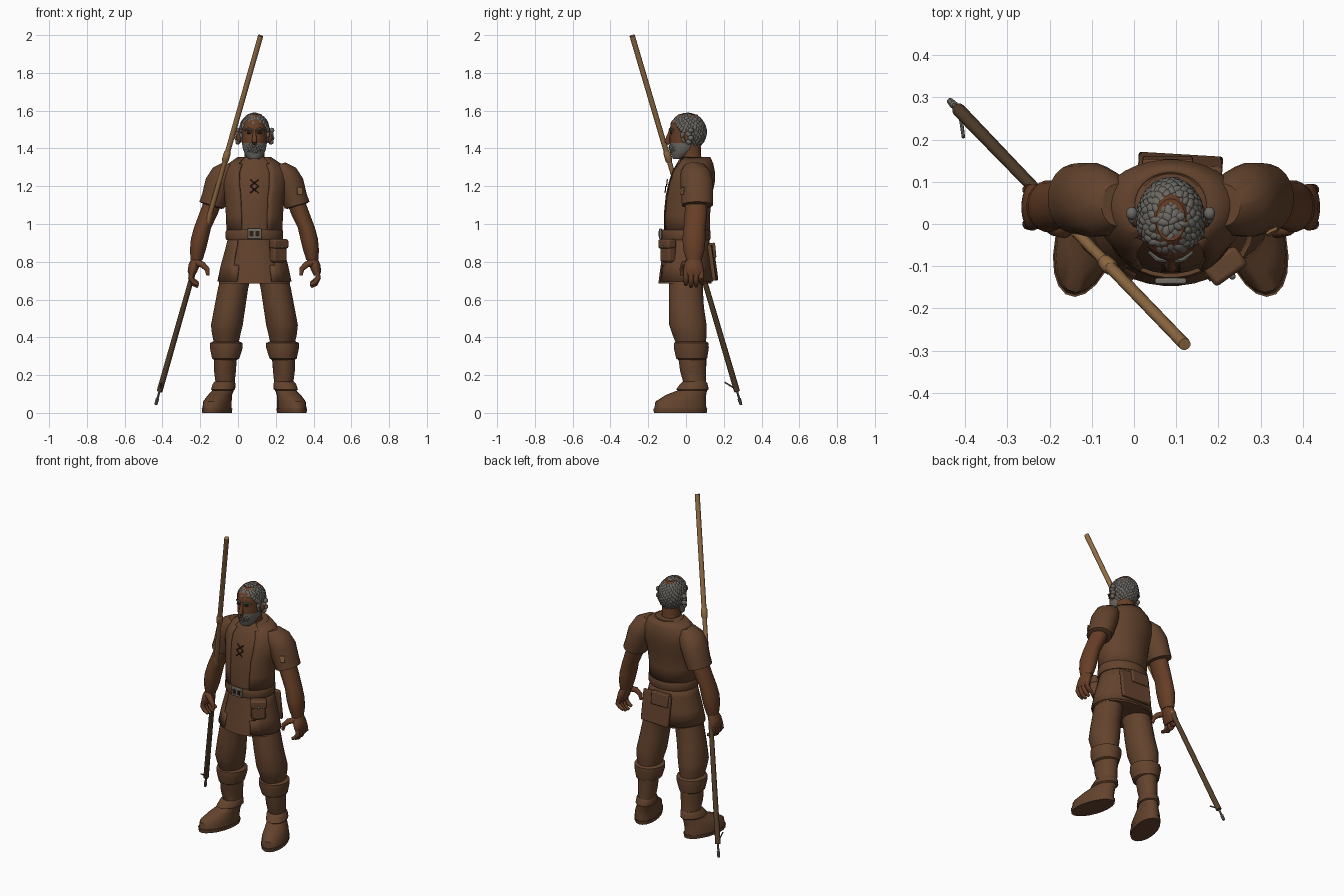
import bpy, bmesh, math, random
from mathutils import Vector, Matrix

random.seed(4)
if "Cube" in bpy.data.objects:
    bpy.data.objects.remove(bpy.data.objects["Cube"])
CX = 0.087   # centre line of the body
SIDES = (("left", 1), ("right", -1))


def material(name, rgb):
    m = bpy.data.materials.new(name)
    m.use_nodes = True
    m.diffuse_color = (*rgb, 1)
    m.node_tree.nodes["Principled BSDF"].inputs["Base Color"].default_value = (*rgb, 1)
    return m


CLOTH = material("brown cloth", (0.125, 0.056, 0.026))
SKIN = material("tanned skin", (0.135, 0.049, 0.02))
HAIR = material("grey hair", (0.15, 0.14, 0.125))
WOOD = material("light wood", (0.29, 0.15, 0.058))
DARKWOOD = material("dark wood", (0.085, 0.048, 0.022))
METAL = material("dull metal", (0.17, 0.155, 0.13))
PATCH = material("tan patch", (0.25, 0.13, 0.05))
DARK = material("dark brown", (0.03, 0.014, 0.008))


def finish(name, bm, *mats):
    bmesh.ops.recalc_face_normals(bm, faces=bm.faces)
    mesh = bpy.data.meshes.new(name)
    bm.to_mesh(mesh)
    bm.free()
    ob = bpy.data.objects.new(name, mesh)
    bpy.context.collection.objects.link(ob)
    for m in mats:
        mesh.materials.append(m)
    return ob


def skin_rings(bm, rings, caps=True):
    loops = [[bm.verts.new(p) for p in r] for r in rings]
    n = len(loops[0])
    for a, b in zip(loops, loops[1:]):
        for i in range(n):
            bm.faces.new((a[i], a[(i + 1) % n], b[(i + 1) % n], b[i]))
    if caps:
        bm.faces.new(loops[0])
        bm.faces.new(loops[-1])


def loft(name, mat, rings, s=1, n=20, yaw=0, tilt=0, gap=None, grow=0):
    """Stack of ellipses (dx, y, z, rx, ry); a gap opens the front into a shell."""
    bm = bmesh.new()
    out = []
    for dx, y, z, rx, ry in rings:
        ring = []
        for i in range(n):
            a = math.tau * (i + 0.5) / n
            o = Matrix.Rotation(yaw * s, 3, 'Z') @ Vector(
                ((rx + grow) * math.cos(a), (ry + grow) * math.sin(a), 0))
            ring.append((CX + s * dx + o.x, y + o.y, z + s * tilt * o.x))
        out.append(ring)
    skin_rings(bm, out, gap is None)
    if gap:
        front = [f for f in bm.faces if f.calc_center_median().y < 0
                 and abs(f.calc_center_median().x - CX) < gap]
        bmesh.ops.delete(bm, geom=front, context='FACES')
    ob = finish(name, bm, mat)
    if gap:
        mod = ob.modifiers.new("thickness", 'SOLIDIFY')
        mod.thickness = 0.012
    return ob


def tube(name, mat, points, radii, n=10):
    bm = bmesh.new()
    pts = [Vector(p) for p in points]
    rings = []
    for i, p in enumerate(pts):
        t = (pts[min(i + 1, len(pts) - 1)] - pts[max(i - 1, 0)]).normalized()
        u = t.cross(Vector((0.3, 1, 0.1))).normalized()
        v = t.cross(u)
        rings.append([p + radii[i] * (u * math.cos(math.tau * k / n) + v * math.sin(math.tau * k / n))
                      for k in range(n)])
    skin_rings(bm, rings)
    return finish(name, bm, mat)


def box(name, mat, loc, size, yaw=0, pitch=0, bevel=0.006):
    bm = bmesh.new()
    bmesh.ops.create_cube(bm, size=1, matrix=Matrix.Diagonal((*size, 1)))
    bm.transform(Matrix.Translation(loc) @ Matrix.Rotation(yaw, 4, 'Z') @ Matrix.Rotation(pitch, 4, 'X'))
    ob = finish(name, bm, mat)
    if bevel:
        mod = ob.modifiers.new("bevel", 'BEVEL')
        mod.width, mod.segments = bevel, 2
    return ob


def blob(bm, loc, size, rot=Matrix.Identity(4), sub=2):
    bmesh.ops.create_icosphere(bm, subdivisions=sub, radius=1,
                               matrix=Matrix.Translation(loc) @ rot @ Matrix.Diagonal((*size, 1)))


def clumps(name, centre, radii, count, keep, size):
    """Overlapping flattened locks spread evenly over part of an ellipsoid."""
    bm = bmesh.new()
    for i in range(count):
        z = 1 - 2 * (i + 0.5) / count
        a = i * math.pi * (3 - math.sqrt(5))
        r = math.sqrt(1 - z * z)
        d = Vector((r * math.cos(a), r * math.sin(a), z))
        if keep(d):
            loc = Vector(centre) + Vector([q * w for q, w in zip(d, radii)])
            rot = d.to_track_quat('Z', 'Y').to_matrix().to_4x4() @ Matrix.Rotation(random.uniform(-0.7, 0.7), 4, 'Z')
            blob(bm, loc, [size * k * random.uniform(0.85, 1.15) for k in (0.75, 1.15, 0.65)], rot)
    return finish(name, bm, HAIR)


# Torso: shirt with an open vest over it
TORSO = [(0, 0, 0.95, .138, .118), (0, 0, 1.05, .142, .118), (0, .01, 1.15, .15, .118), (0, .025, 1.22, .165, .118),
         (0, .035, 1.28, .16, .108), (0, .043, 1.32, .13, .092), (0, .045, 1.355, .078, .074)]
loft("shirt", CLOTH, TORSO, n=32)
loft("vest", CLOTH, TORSO, n=32, gap=0.072, grow=0.01)
loft("neck", SKIN, [(0, .04, 1.28, .06, .062), (0, .025, 1.36, .054, .056), (0, .02, 1.43, .055, .058)])

# Chest lacing
for i in range(2):
    z = 1.165 + 0.035 * i
    for s in (1, -1):
        y = -0.103 + 0.008 * i
        tube("shirt_lace", DARK, [(CX - s * .022, y - .008, z), (CX + s * .022, y - .004, z + .035)], [.003] * 2, 6)

# Belt, skirt and side panels
SKIRT = [(0, 0, 0.93, .13, .115), (0, 0, 0.86, .147, .122), (0, -.003, 0.77, .172, .133), (0, -.005, 0.685, .19, .142)]
loft("tunic_skirt", CLOTH, SKIRT, n=32)
loft("skirt_panels", CLOTH, [r[:2] + (r[2] + 0.012,) + r[3:] for r in SKIRT], n=32, gap=0.1, grow=0.007)
loft("belt", CLOTH, [(0, 0, .915, .148, .127), (0, 0, .925, .153, .131), (0, 0, .96, .153, .131),
                     (0, 0, .97, .148, .127)], n=32)
box("back_flap", CLOTH, (0.11, 0.142, 0.795), (0.2, 0.022, 0.19), -0.06, 0.14)
box("back_pouch", CLOTH, (0.08, 0.14, 0.86), (0.12, 0.035, 0.08), 0, 0.1)
box("buckle", METAL, (CX, -0.135, 0.948), (0.074, 0.014, 0.056), bevel=0.004)
for s in (1, -1):
    box("buckle_slot", DARK, (CX + s * .016, -0.1425, 0.948), (0.02, 0.004, 0.028), bevel=0)

# Hip pouch with flap and button
YAW = 0.62
box("hip_pouch", CLOTH, (0.212, -0.095, 0.855), (0.085, 0.05, 0.115), YAW, 0, 0.012)
box("pouch_flap", CLOTH, (0.216, -0.1, 0.895), (0.094, 0.056, 0.05), YAW, 0, 0.01)
bm = bmesh.new()
blob(bm, (0.233, -0.124, 0.88), (.008, .008, .008))
finish("pouch_button", bm, METAL)

# Limbs, mirrored
for side, s in SIDES:
    loft(side + "_sleeve", CLOTH, [(.125, .045, 1.315, .04, .05), (.155, .05, 1.28, .066, .078), (.185, .057, 1.22, .073, .088),
                                   (.21, .06, 1.14, .068, .085), (.226, .06, 1.1, .066, .083), (.226, .06, 1.094, .05, .06)], s, tilt=0.28)
    loft(side + "_arm", SKIN, [(.215, .055, 1.13, .05, .06), (.245, .052, 1.05, .05, .06), (.275, .045, .98, .046, .058),
                               (.29, .042, .92, .047, .062), (.3, .042, .86, .042, .056), (.306, .042, .81, .032, .042)], s)
    loft(side + "_palm", SKIN, [(.306, .042, .815, .03, .038), (.318, .04, .785, .031, .05), (.328, .04, .75, .026, .056),
                                (.33, .04, .728, .016, .05)], s)
    for k in range(4):
        y = 0.0 + 0.027 * k
        drop = (0.0, -0.01, -0.006, 0.008)[k]
        tube(side + "_finger", SKIN, [(CX + s * .332, y, .745), (CX + s * .338, y, .715), (CX + s * .322, y, .692 + drop),
                                      (CX + s * .298, y, .678 + drop)], [.014, .014, .013, .009])
    tube(side + "_thumb", SKIN, [(CX + s * .305, .01, .795), (CX + s * .275, -.012, .785), (CX + s * .25, -.02, .76),
                                 (CX + s * .246, -.022, .728)], [.018, .017, .014, .009])
    # Baggy trousers tucked into a rolled cuff
    loft(side + "_trouser", CLOTH, [(.09, 0, .75, .08, .09), (.113, 0, .66, .081, .09), (.13, .002, .56, .083, .094),
                                    (.146, .01, .465, .085, .1), (.149, .018, .42, .077, .093), (.149, .027, .36, .064, .078)], s)
    loft(side + "_boot_cuff", CLOTH, [(.149, .028, .378, .07, .08), (.149, .028, .37, .088, .092), (.149, .028, .345, .088, .094),
                                      (.152, .03, .288, .073, .083), (.153, .03, .28, .06, .07)], s)
    loft(side + "_boot", CLOTH, [(.153, .033, .3, .06, .076), (.156, .038, .22, .057, .07), (.155, .048, .15, .049, .06),
                                 (.165, .035, .12, .054, .078), (.182, .0, .095, .058, .11), (.196, -.028, .06, .068, .138),
                                 (.198, -.03, .02, .07, .142)], s, yaw=0.28)
    loft(side + "_ankle_strap", CLOTH, [(.158, .045, .165, .052, .063), (.16, .042, .155, .059, .073),
                                        (.166, .034, .125, .062, .088), (.168, .034, .118, .054, .078)], s, yaw=0.28)
    loft(side + "_sole", CLOTH, [(.198, -.03, .0, .07, .144), (.198, -.03, .022, .073, .147)], s, yaw=0.28)
    # Ear and the lock behind it
    bm = bmesh.new()
    blob(bm, (CX + s * .08, .01, 1.46), (.016, .02, .034))
    finish(side + "_ear", bm, SKIN)
    bm = bmesh.new()
    for k in range(4):
        blob(bm, (CX + s * (.088 + .004 * (k % 2)), .015 + .01 * (k % 2), 1.435 + .02 * k), (.014, .016, .015))
    finish(side + "_side_lock", bm, HAIR)
    # Eye and brow
    bm = bmesh.new()
    blob(bm, (CX + s * .028, -.078, 1.483), (.013, .006, .006))
    finish(side + "_eye", bm, DARK)
    tube(side + "_brow", HAIR, [(CX + s * .01, -.088, 1.497), (CX + s * .03, -.084, 1.503), (CX + s * .052, -.066, 1.497)],
         [.005, .007, .004], 8)

# Sleeve patch
box("sleeve_patch", PATCH, (CX + .24, -.018, 1.175), (.03, .008, .04), 0.45, -0.15, 0.002)

# Head, with the beard area coloured by height and direction
head = loft("head", SKIN, [(0, -.04, 1.345, .03, .03), (0, -.032, 1.36, .046, .046), (0, -.012, 1.395, .061, .07),
                           (0, -.005, 1.43, .067, .08), (0, 0, 1.465, .069, .085), (0, 0, 1.485, .069, .082), (0, .002, 1.5, .07, .09),
                           (0, .005, 1.545, .064, .082), (0, .01, 1.58, .035, .05)], n=24)
head.data.materials.append(HAIR)
for p in head.data.polygons:
    if p.center.z < 1.43 and p.center.y < 0.02:
        p.material_index = 1
tube("nose", SKIN, [(CX, -.082, 1.495), (CX, -.094, 1.46), (CX, -.1, 1.437), (CX, -.088, 1.425)], [.007, .011, .015, .01])
clumps("beard", (CX, -.022, 1.405), (.05, .062, .05), 170,
       lambda d: d.y < -0.1 and d.z < 0.42 and not (abs(d.x) < 0.25 and -0.05 < d.z < 0.15), 0.011)
tube("mouth", SKIN, [(CX - .018, -.084, 1.405), (CX, -.088, 1.407), (CX + .018, -.084, 1.405)], [.003, .005, .003], 8)

# Hair of overlapping locks over a smooth base
bm = bmesh.new()
blob(bm, (CX, .02, 1.49), (.072, .088, .09), sub=3)
finish("hair_base", bm, HAIR)
clumps("hair_locks", (CX, .008, 1.487), (.073, .093, .092), 330,
       lambda d: d.z > 0.56 or (d.y > -0.3 - 0.5 * max(d.z, 0) and d.z > -0.85 and (d.y > 0.1 or d.z > -0.5)), 0.016)

# Staff: light upper shaft, collar, darker lower shaft, metal tip and prong
TOP, END = Vector((.12, -.285, 1.997)), Vector((-.415, .27, .115))


def along(t):
    return TOP.lerp(END, t)


tube("staff_upper", WOOD, [along(0), along(.335)], [.0145, .0145], 12)
tube("staff_collar", WOOD, [along(.325), along(.33), along(.35), along(.355)], [.015, .019, .019, .015], 12)
tube("staff_middle", WOOD, [along(.35), along(.65)], [.013, .014], 12)
tube("staff_lower", DARKWOOD, [along(.65), along(1)], [.014, .016], 12)
tube("staff_tip", METAL, [along(.99), along(1.02), along(1.022), along(1.038)], [.006, .006, .01, .008], 8)
tube("staff_prong", METAL, [along(.995), (-.404, .205, .162)], [.005, .004], 8)

bpy.ops.object.select_all(action='DESELECT')
for ob in bpy.context.collection.objects:
    if ob.type == 'MESH':
        ob.select_set(True)
        bpy.context.view_layer.objects.active = ob
bpy.ops.object.shade_smooth_by_angle(angle=math.radians(42))
